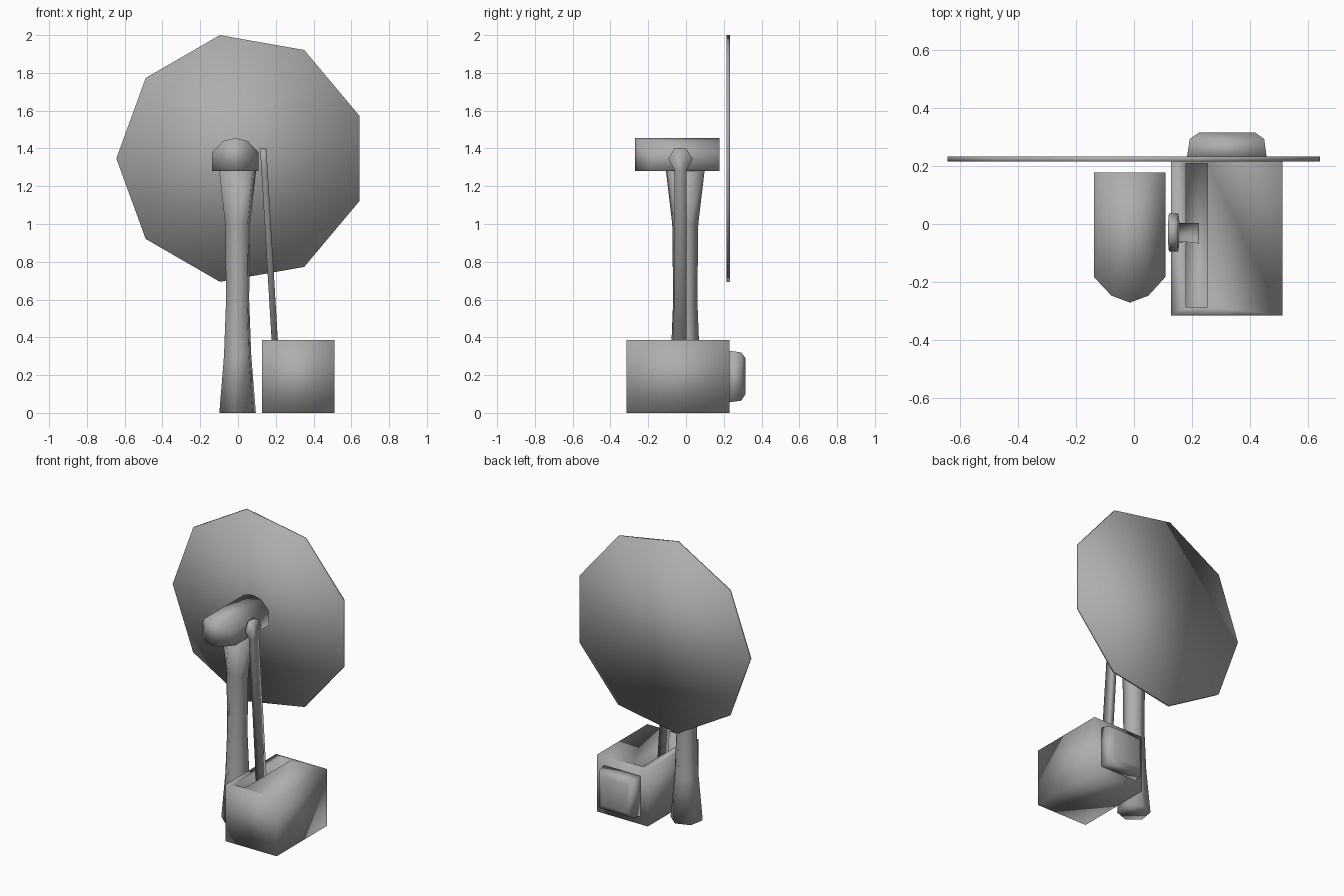
import bpy, bmesh
from math import sin, cos, pi, radians

if "Cube" in bpy.data.objects:
    bpy.data.objects.remove(bpy.data.objects["Cube"])

grey = bpy.data.materials.new("dark_grey")
grey.diffuse_color = (0.42, 0.42, 0.42, 1)
grey.use_nodes = True
grey.node_tree.nodes["Principled BSDF"].inputs["Base Color"].default_value = grey.diffuse_color


def loft(name, rings):
    """Skin a list of equal-length point rings and cap both ends."""
    bm = bmesh.new()
    vs = [[bm.verts.new(p) for p in ring] for ring in rings]
    n = len(rings[0])
    for a, b in zip(vs, vs[1:]):
        for i in range(n):
            j = (i + 1) % n
            bm.faces.new((a[i], a[j], b[j], b[i]))
    bm.faces.new(vs[0][::-1])
    bm.faces.new(vs[-1])
    bmesh.ops.recalc_face_normals(bm, faces=bm.faces)
    for f in bm.faces:
        f.smooth = True
    me = bpy.data.meshes.new(name)
    bm.to_mesh(me)
    bm.free()
    me.materials.append(grey)
    ob = bpy.data.objects.new(name, me)
    bpy.context.collection.objects.link(ob)
    return ob


def rect_xy(x0, x1, y0, y1, z):
    return [(x0, y0, z), (x1, y0, z), (x1, y1, z), (x0, y1, z)]


def rect_xz(x0, x1, z0, z1, y):
    return [(x0, y, z0), (x1, y, z0), (x1, y, z1), (x0, y, z1)]


def angles(n, start):
    return [radians(start) + 2 * pi * i / n for i in range(n)]


# nine-sided thin disc behind the head
loft("disc", [[(0.019 + 0.663 * cos(a), y, 1.347 + 0.663 * sin(a)) for a in angles(9, 180)]
              for y in (0.215, 0.233)])

# waisted six-sided pillar
loft("pillar", [[(-0.002 + r * cos(a), -0.004 + r * sin(a), z) for a in angles(6, 20)]
                for z, r in ((0, 0.103), (0.3, 0.077), (0.6, 0.065),
                             (1.0, 0.07), (1.3, 0.106))])

# head: arched on top and rounded at the front
stations = [(-0.138, -0.183, 1.38), (-0.078, -0.247, 1.44), (-0.014, -0.271, 1.455),
            (0.05, -0.247, 1.44), (0.108, -0.183, 1.38)]
loft("head", [[(x, yf, 1.28), (x, yf, zt), (x, 0.178, zt), (x, 0.178, 1.28)]
              for x, yf, zt in stations])

# slanted lever with a hexagonal end
lever = [(-0.067, 0.2), (-0.06, 1.285), (-0.094, 1.345), (-0.06, 1.4),
         (0.0, 1.4), (0.036, 1.345), (0.003, 1.285), (0.003, 0.2)]
loft("lever", [[(x + (1.4 - z) * 0.06, y, z) for y, z in lever]
               for x in (0.117, 0.15)])

# box with a slot sunk into its top
loft("box", [rect_xy(0.127, 0.512, -0.315, 0.23, 0),
             rect_xy(0.127, 0.512, -0.315, 0.23, 0.387),
             rect_xy(0.18, 0.253, -0.286, 0.208, 0.387),
             rect_xy(0.18, 0.253, -0.286, 0.208, 0.2)])

# rounded panel on the back of the box
loft("back_panel", [rect_xz(0.182, 0.458, 0.055, 0.33, 0.225),
                    rect_xz(0.192, 0.449, 0.065, 0.32, 0.293),
                    rect_xz(0.225, 0.417, 0.1, 0.288, 0.316)])
